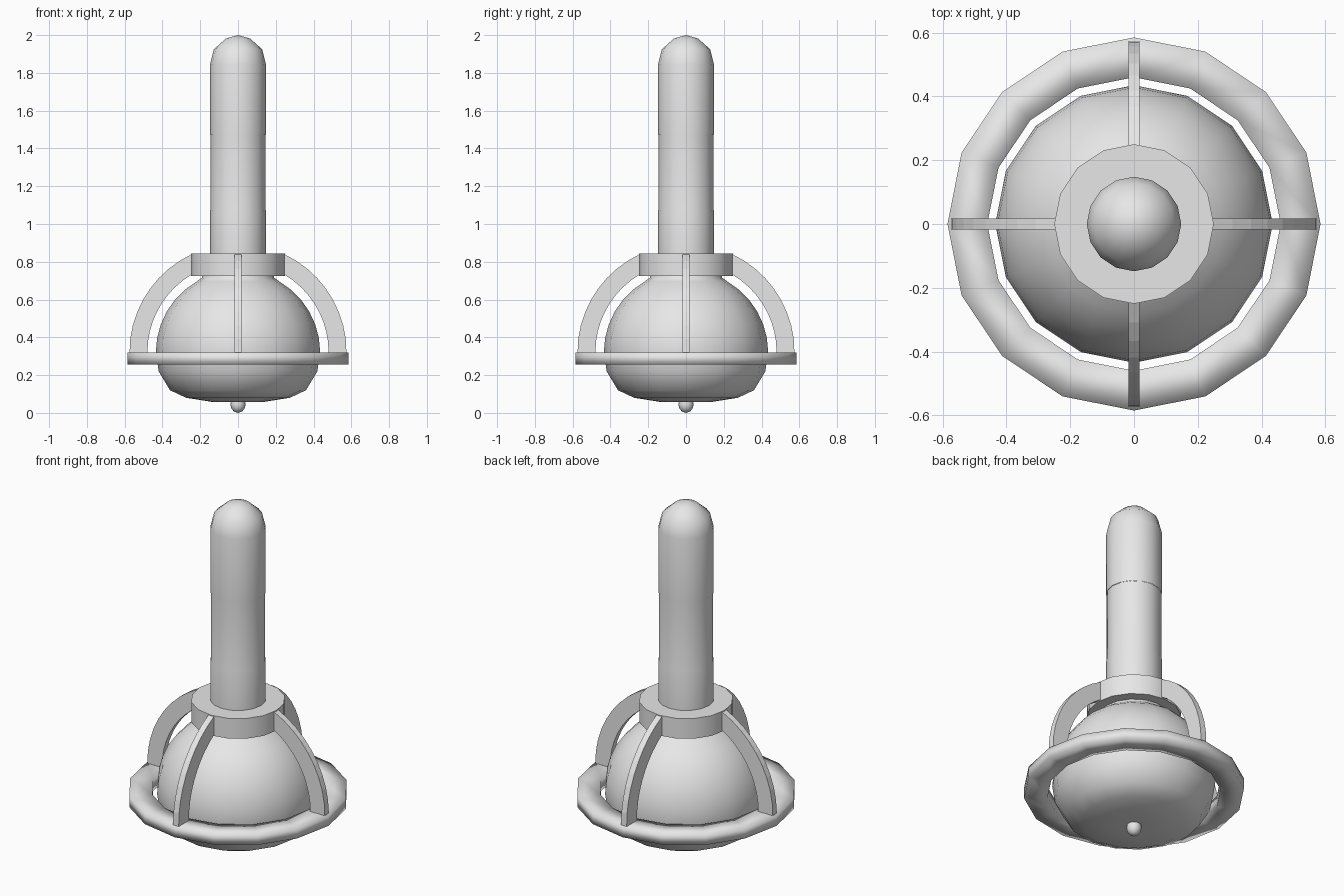
import bpy, bmesh, math

if "Cube" in bpy.data.objects:
    bpy.data.objects.remove(bpy.data.objects["Cube"])

grey = bpy.data.materials.new("light_grey")
grey.diffuse_color = (0.8, 0.8, 0.8, 1)
grey.use_nodes = True
grey.node_tree.nodes["Principled BSDF"].inputs["Base Color"].default_value = grey.diffuse_color
SIDES = 16


def finish(name, bm, smooth_angle):
    """Turn a bmesh into a named, shaded object."""
    bmesh.ops.recalc_face_normals(bm, faces=bm.faces)
    mesh = bpy.data.meshes.new(name)
    bm.to_mesh(mesh)
    bm.free()
    mesh.materials.append(grey)
    ob = bpy.data.objects.new(name, mesh)
    bpy.context.collection.objects.link(ob)
    bpy.ops.object.select_all(action='DESELECT')
    ob.select_set(True)
    bpy.context.view_layer.objects.active = ob
    if smooth_angle:
        bpy.ops.object.shade_smooth_by_angle(angle=math.radians(smooth_angle))
    return ob


def lathe(name, profile, closed=False, smooth_angle=50):
    """Spin (radius, z) points around the z axis."""
    bm = bmesh.new()
    rings = []
    for r, z in profile:
        if r == 0:
            rings.append([bm.verts.new((0, 0, z))] * SIDES)
        else:
            rings.append([bm.verts.new((r * math.cos(2 * math.pi * i / SIDES),
                                        r * math.sin(2 * math.pi * i / SIDES), z))
                          for i in range(SIDES)])
    pairs = list(zip(rings, rings[1:]))
    if closed:
        pairs.append((rings[-1], rings[0]))
    for a, b in pairs:
        for i in range(SIDES):
            j = (i + 1) % SIDES
            bm.faces.new(list(dict.fromkeys((a[i], a[j], b[j], b[i]))))
    return finish(name, bm, smooth_angle)


# Bulb: shallow rounded base below, hemisphere above, short neck under the collar
C = 0.32
bulb = [(0, 0.06), (0.04, 0.062), (0.13, 0.057), (0.275, 0.08), (0.36, 0.12), (0.42, 0.22)]
bulb += [(0.435 * math.cos(math.radians(a)), C + 0.435 * math.sin(math.radians(a)))
         for a in range(0, 61, 10)]
bulb += [(0.19, 0.715), (0.19, 0.74)]
lathe("bulb", bulb, smooth_angle=70)

# Small tip under the bulb
lathe("bottom_tip", [(0, 0), (0.022, 0.007), (0.036, 0.025), (0.04, 0.045), (0.036, 0.07)])

# Guard ring with a rectangular section, softly shaded
lathe("guard_ring", [(0.46, 0.257), (0.585, 0.257), (0.585, 0.32), (0.46, 0.32)],
      closed=True, smooth_angle=180)

# Collar
lathe("collar", [(0, 0.725), (0.25, 0.725), (0.25, 0.843), (0, 0.843)])

# Handle and its rounded grip
lathe("handle", [(0.148, 0.82), (0.148, 1.07), (0.146, 1.08), (0.146, 1.475)])
lathe("grip", [(0.148, 1.475), (0.148, 1.845), (0.128, 1.925), (0.064, 1.982), (0, 2.0)])

# Four curved ribs from the collar to the ring
STEPS, HALF = 9, 0.018
for k in range(4):
    bm = bmesh.new()
    turn = k * math.pi / 2
    rows = []
    for s in range(STEPS + 1):
        row = []
        for rad, side in ((0.48, -HALF), (0.575, -HALF), (0.575, HALF), (0.48, HALF)):
            a = math.acos(0.245 / rad) * s / STEPS
            x, z = rad * math.cos(a), C + rad * math.sin(a)
            if s == 0:
                z = 0.30   # foot sunk into the ring
            row.append(bm.verts.new((x * math.cos(turn) - side * math.sin(turn),
                                     x * math.sin(turn) + side * math.cos(turn), z)))
        rows.append(row)
    for a, b in zip(rows, rows[1:]):
        for i in range(4):
            j = (i + 1) % 4
            bm.faces.new((a[i], a[j], b[j], b[i]))
    bm.faces.new(rows[0])
    bm.faces.new(rows[-1])
    finish(f"rib_{k + 1}", bm, 0)
